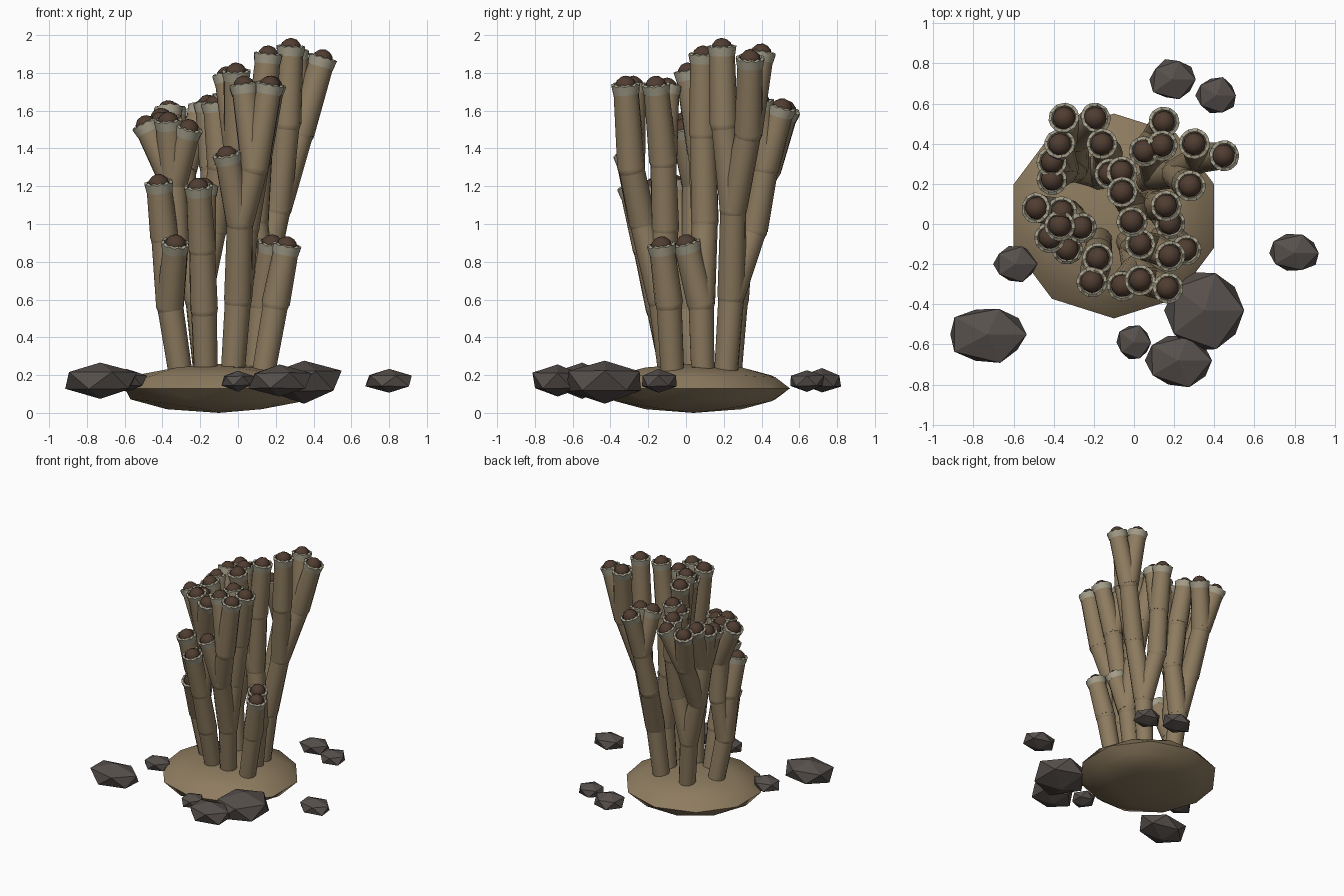
import bpy, bmesh, math, random
from mathutils import Vector, Matrix

random.seed(4)
cube = bpy.data.objects.get("Cube")
if cube:
    bpy.data.objects.remove(cube, do_unlink=True)


def material(name, rgb):
    mat = bpy.data.materials.new(name)
    mat.use_nodes = True
    color = (*rgb, 1)
    mat.diffuse_color = color
    mat.node_tree.nodes["Principled BSDF"].inputs["Base Color"].default_value = color
    return mat


TAN = material("tan tube", (.27, .2, .116))
PALE = material("pale rim", (.37, .34, .25))
BROWN = material("dark brown bud", (.08, .046, .03))
STONE = material("grey stone", (.095, .08, .073))


def finish(name, bm, mat, smooth_angle=None):
    bmesh.ops.recalc_face_normals(bm, faces=bm.faces)
    mesh = bpy.data.meshes.new(name)
    bm.to_mesh(mesh)
    bm.free()
    mesh.materials.append(mat)
    obj = bpy.data.objects.new(name, mesh)
    bpy.context.collection.objects.link(obj)
    if smooth_angle:
        bpy.ops.object.select_all(action='DESELECT')
        obj.select_set(True)
        bpy.context.view_layer.objects.active = obj
        bpy.ops.object.shade_smooth_by_angle(angle=math.radians(smooth_angle))
    return obj


def frame(position, direction):
    turn = direction.to_track_quat('Z', 'Y').to_matrix().to_4x4()
    return Matrix.Translation(position) @ turn


def add_tube(bm, a, b, r1, r2):
    d = b - a
    bmesh.ops.create_cone(bm, segments=12, cap_ends=True, radius1=r1, radius2=r2,
                          depth=d.length, matrix=frame((a + b) / 2, d))


def add_collar(bm, tip, direction):
    # hollow flared rim with a notched upper edge
    place = frame(tip, direction)
    profile = [(.069, -.05), (.077, -.005), (.061, 0), (.055, -.04)]
    sides = 20
    rings = []
    for k in range(sides):
        t = math.tau * k / sides
        notch = .008 * (k % 2)
        ring = []
        for i, (r, z) in enumerate(profile):
            lift = notch if i in (1, 2) else 0
            ring.append(bm.verts.new(place @ Vector((r * math.cos(t), r * math.sin(t), z + lift))))
        rings.append(ring)
    for k in range(sides):
        p, q = rings[k], rings[(k + 1) % sides]
        for i in range(4):
            j = (i + 1) % 4
            bm.faces.new((p[i], q[i], q[j], p[j]))


def node(x, y, z, *children):
    # branch point in hundredths of a unit
    return Vector((x, y, z)) / 100, children


def grow(bms, here, children, level=0):
    tubes, collars, buds = bms
    for there, later in children:
        d = there - here
        if later:
            add_tube(tubes, here, there, .074 if level else .063, .069)
            bmesh.ops.create_uvsphere(tubes, u_segments=12, v_segments=8, radius=.074,
                                      matrix=frame(there, d))
            grow(bms, there, later, level + 1)
        else:
            add_tube(tubes, here, there - d.normalized() * .02, .075, .067)
            add_collar(collars, there, d)
            bmesh.ops.create_icosphere(buds, subdivisions=2, radius=.057,
                                       matrix=frame(there - d.normalized() * .011, d))


def plant(name, root):
    bms = [bmesh.new() for _ in range(3)]
    grow(bms, *root)
    finish(name + "_tubes", bms[0], TAN, 40)
    finish(name + "_rims", bms[1], PALE, 30)
    finish(name + "_buds", bms[2], BROWN, 30)


# Branching stems, each grown from the mound
plant("left_stem", node(-30, 5, 18, node(-36, 1, 57,
      node(-33, -13, 90),
      node(-39, -1, 93, node(-42, -7, 122)),
      node(-33, 5, 90, node(-34, 5, 122,
           node(-49, 8, 153), node(-36, 6, 153), node(-37, -1, 155), node(-26, -2, 151))))))

plant("back_left_stem", node(-17, 23, 18, node(-21, 26, 60,
      node(-30, 28, 95,
           node(-35, 27, 127, node(-41, 31, 157), node(-41, 22, 155), node(-37, 40, 161)),
           node(-29, 43, 129, node(-35, 53, 160), node(-19, 53, 161))),
      node(-13, 29, 97,
           node(-9, 24, 131, node(-6, 26, 168), node(-12, 25, 164)),
           node(-13, 35, 130, node(-16, 40, 164))))))

plant("back_right_stem", node(7, 21, 18, node(11, 24, 62,
      node(8, 36, 97, node(11, 42, 130,
           node(15, 51, 162), node(5, 36, 164), node(14, 39, 165))),
      node(21, 25, 108,
           node(26, 20, 153, node(28, 19, 194)),
           node(33, 33, 148, node(45, 34, 188), node(30, 40, 191))))))

plant("middle_stem", node(9, 9, 18, node(13, 8, 58,
      node(18, 0, 90),
      node(9, 10, 102,
           node(12, 9, 148, node(16, 9, 190)),
           node(0, 8, 138, node(-1, 1, 181), node(-6, 16, 179))))))

plant("right_stem", node(13, -7, 18, node(20, -9, 58, node(26, -13, 89))))

plant("front_stem", node(-3, -8, 18, node(0, -13, 60,
      node(1, -23, 101,
           node(-6, -31, 137),
           node(9, -29, 130, node(3, -28, 174), node(17, -32, 174))),
      node(4, -11, 98, node(10, -12, 133, node(18, -16, 174), node(3, -10, 173))))))

plant("front_left_stem", node(-17, -7, 18, node(-18, -14, 55, node(-19, -21, 87,
      node(-18, -17, 120), node(-21, -29, 120)))))

# Flattened mound under the stems
bm = bmesh.new()
bmesh.ops.create_icosphere(bm, subdivisions=2, radius=1,
                           matrix=Matrix.Translation((-.1, .04, .13)) @ Matrix.Diagonal((.525, .51, .13, 1)))
finish("mound", bm, TAN, 60)


# Loose faceted stones: centre x, y, then half sizes
def stone(name, x, y, sx, sy, sz):
    bm = bmesh.new()
    bmesh.ops.create_icosphere(bm, subdivisions=1, radius=1)
    for v in bm.verts:
        v.co *= random.uniform(.92, 1.07)
        v.co = Vector((v.co.x * sx / .89 + x, v.co.y * sy / .89 + y, v.co.z * sz + .17))
    finish(name, bm, STONE)


stone("front_left_stone", -.73, -.55, .195, .14, .1)
stone("left_stone", -.59, -.2, .105, .09, .06)
stone("small_front_stone", 0, -.59, .085, .085, .055)
stone("large_front_stone", .35, -.43, .19, .2, .115)
stone("front_stone", .22, -.68, .165, .13, .09)
stone("right_stone", .8, -.145, .125, .095, .065)
stone("back_stone", .19, .72, .11, .1, .065)
stone("back_right_stone", .41, .64, .1, .09, .06)
